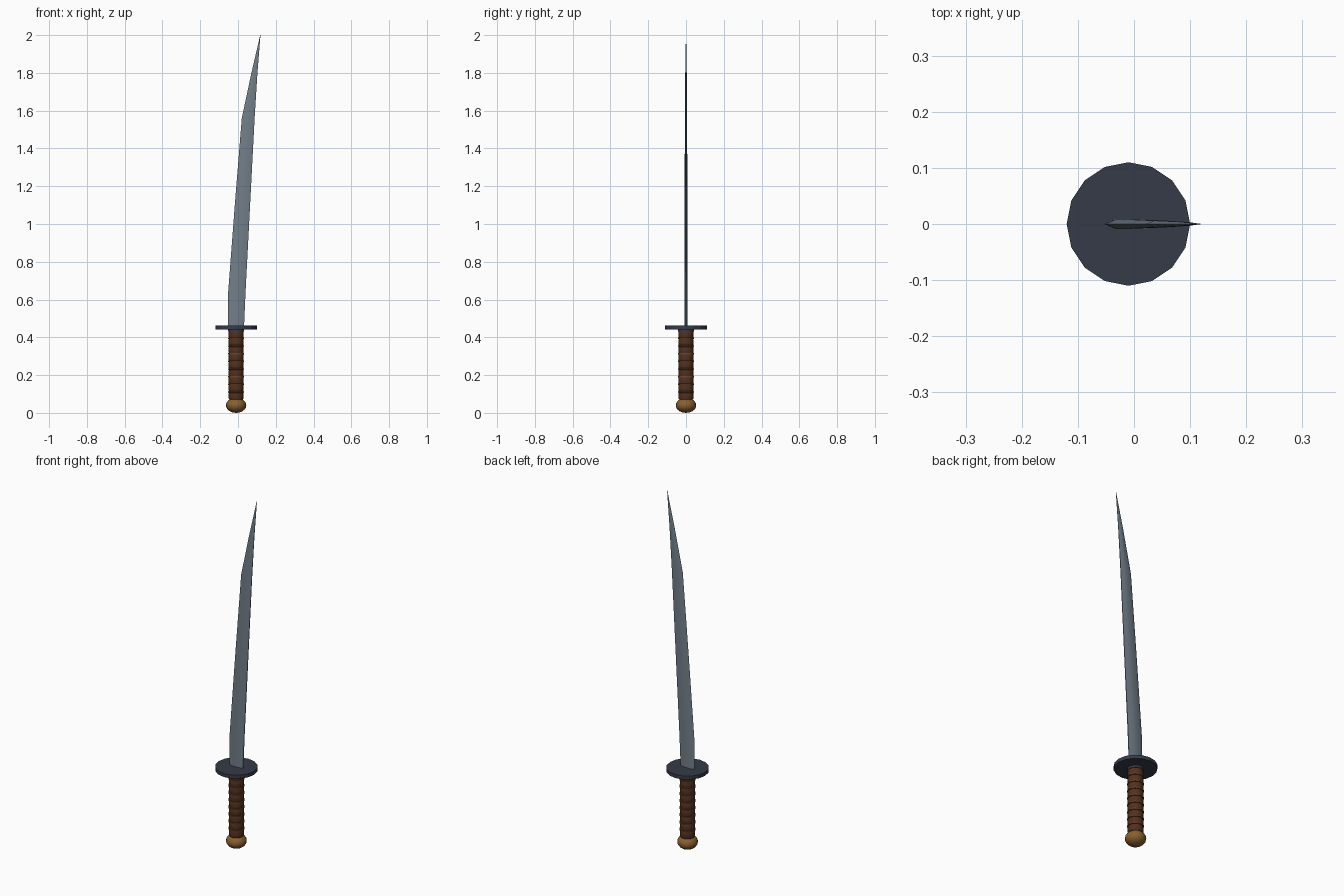
import bpy, bmesh, math

if "Cube" in bpy.data.objects:
    bpy.data.objects.remove(bpy.data.objects["Cube"])

CX = -0.01  # hilt axis


def material(name, rgb):
    m = bpy.data.materials.new(name)
    m.diffuse_color = (*rgb, 1)
    m.use_nodes = True
    m.node_tree.nodes["Principled BSDF"].inputs["Base Color"].default_value = m.diffuse_color
    return m


steel = material("steel", (0.17, 0.21, 0.25))
dark_iron = material("dark iron", (0.037, 0.044, 0.066))
leather = material("brown leather", (0.085, 0.030, 0.014))
cord = material("light brown cord", (0.16, 0.058, 0.018))
bronze = material("bronze", (0.25, 0.115, 0.03))


def loft(name, rings, mat, smooth=None):
    """Skin a list of equal-sized point rings and cap both ends."""
    bm = bmesh.new()
    vs = [[bm.verts.new(p) for p in ring] for ring in rings]
    n = len(vs[0])
    for a, b in zip(vs, vs[1:]):
        for i in range(n):
            j = (i + 1) % n
            bm.faces.new((a[i], a[j], b[j], b[i]))
    bm.faces.new(vs[0][::-1])
    bm.faces.new(vs[-1])
    bmesh.ops.recalc_face_normals(bm, faces=bm.faces)
    me = bpy.data.meshes.new(name)
    bm.to_mesh(me)
    bm.free()
    me.materials.append(mat)
    ob = bpy.data.objects.new(name, me)
    bpy.context.collection.objects.link(ob)
    if smooth:
        bpy.ops.object.select_all(action='DESELECT')
        ob.select_set(True)
        bpy.context.view_layer.objects.active = ob
        bpy.ops.object.shade_smooth_by_angle(angle=math.radians(smooth))
    return ob


def lathe(name, profile, mat, sides=16, smooth=None):
    rings = [[(CX + r * math.cos(math.tau * i / sides),
               r * math.sin(math.tau * i / sides), z) for i in range(sides)]
             for r, z in profile]
    return loft(name, rings, mat, smooth)


# pommel: slightly flattened ball
lathe("pommel", [(max(0.0005, 0.054 * math.sin(t)), 0.04 - 0.04 * math.cos(t))
                 for t in (math.pi * i / 10 for i in range(11))], bronze, 16, 40)

# grip: gently bulging leather segments with a cord ring at each joint
Z0, Z1, N = 0.07, 0.435, 9
step = (Z1 - Z0) / N
profile = []
for k in range(N):
    z = Z0 + k * step
    profile += [(0.037, z), (0.040, z + step * 0.25), (0.040, z + step * 0.75)]
profile.append((0.037, Z1))
lathe("grip", profile, leather, 16, 40)
for k in range(1, N):
    z = Z0 + k * step
    lathe(f"cord_ring_{k}", [(0.036, z - 0.005), (0.0425, z - 0.003),
                             (0.0425, z + 0.003), (0.036, z + 0.005)], cord, 16, 40)

# collar and round guard
lathe("collar", [(0.042, 0.43), (0.042, 0.445)], dark_iron)
lathe("guard", [(0.11, 0.442), (0.11, 0.462)], dark_iron)

# blade: (z, cutting edge x, spine x, half thickness)
stations = [(0.455, -0.054, 0.032, 0.009), (0.64, -0.052, 0.040, 0.009),
            (1.10, -0.017, 0.064, 0.0075), (1.56, 0.020, 0.088, 0.006),
            (1.80, 0.071, 0.103, 0.004), (2.00, 0.1175, 0.119, 0.0005)]
rings = []
for z, xl, xr, t in stations:
    w = xr - xl
    rings.append([(xl, 0, z), (xl + 0.25 * w, -t, z), (xl + 0.72 * w, -t * 0.9, z),
                  (xr, -t * 0.25, z), (xr, t * 0.25, z),
                  (xl + 0.72 * w, t * 0.9, z), (xl + 0.25 * w, t, z)])
loft("blade", rings, steel, 40)
